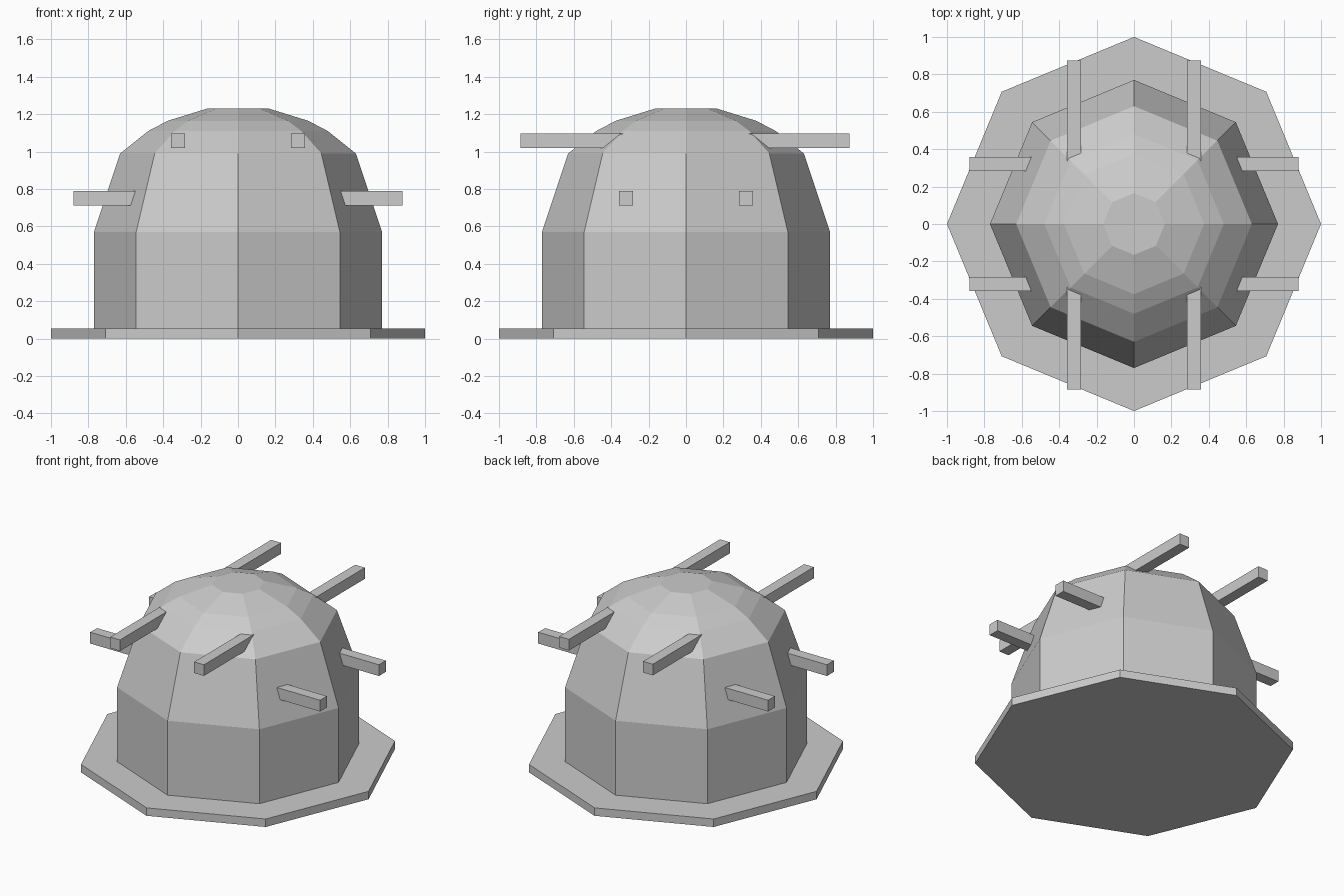
import bpy, bmesh
from math import cos, sin, pi

if "Cube" in bpy.data.objects:
    bpy.data.objects.remove(bpy.data.objects["Cube"])

SIDES = 8


def lathe(name, profile):
    """Closed eight-sided solid from (radius, z) rings, corners on the axes."""
    bm = bmesh.new()
    rings = [[bm.verts.new((r * cos(2 * pi * i / SIDES), r * sin(2 * pi * i / SIDES), z))
              for i in range(SIDES)] for r, z in profile]
    for low, high in zip(rings, rings[1:]):
        for i in range(SIDES):
            j = (i + 1) % SIDES
            bm.faces.new((low[i], low[j], high[j], high[i]))
    bm.faces.new(rings[0][::-1])
    bm.faces.new(rings[-1])
    mesh = bpy.data.meshes.new(name)
    bm.to_mesh(mesh)
    bm.free()
    obj = bpy.data.objects.new(name, mesh)
    bpy.context.collection.objects.link(obj)
    return obj


def box(name, lo, hi):
    """Axis-aligned box between two corners."""
    bpy.ops.mesh.primitive_cube_add(size=1, location=[(a + b) / 2 for a, b in zip(lo, hi)])
    obj = bpy.context.object
    obj.name = name
    obj.scale = [b - a for a, b in zip(lo, hi)]
    return obj


# Ground slab and domed hut
lathe("base_slab", [(1.0, 0), (1.0, 0.055)])
lathe("dome", [(0.77, 0.05), (0.77, 0.57), (0.63, 0.99), (0.48, 1.11),
               (0.375, 1.165), (0.165, 1.23)])

# Protruding roof beams: upper pairs at front and back, lower pairs at the sides
IN, OUT = 0.284, 0.359
for s in (-1, 1):
    for t in (-1, 1):
        across = sorted((s * IN, s * OUT))
        y = sorted((t * 0.32, t * (0.875 if t > 0 else 0.885)))
        box("upper_beam", (across[0], y[0], 1.02), (across[1], y[1], 1.097))
        x = sorted((t * 0.5, t * 0.88))
        box("side_beam", (x[0], across[0], 0.712), (x[1], across[1], 0.79))
